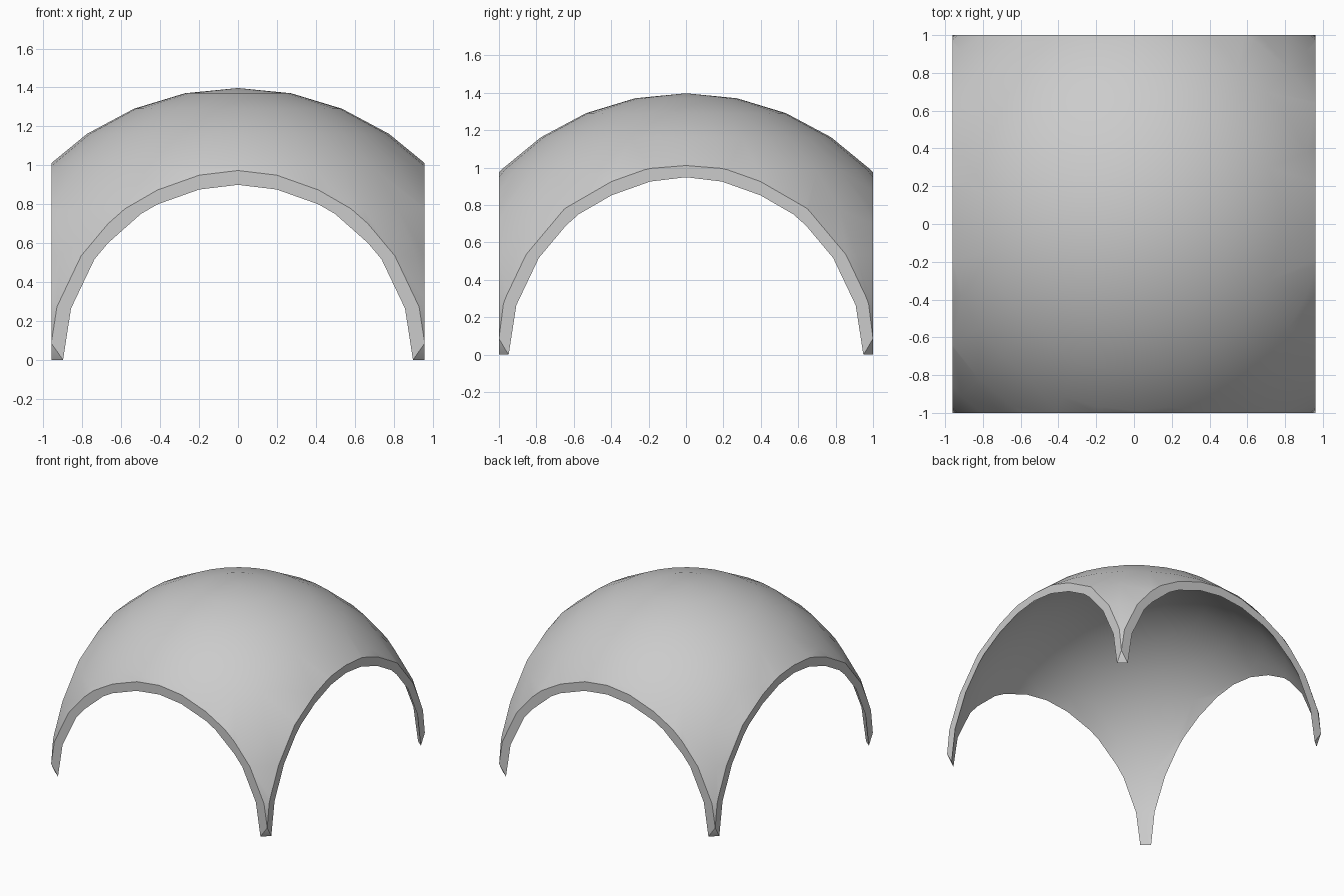
import bpy
import bmesh
import math

HALF_X, HALF_Y = 0.96, 1.0
OUTER, INNER = 1.397, 1.35

cube = bpy.data.objects.get("Cube")
if cube:
    bpy.data.objects.remove(cube, do_unlink=True)


def add_object(name, bm):
    mesh = bpy.data.meshes.new(name)
    bm.to_mesh(mesh)
    bm.free()
    obj = bpy.data.objects.new(name, mesh)
    bpy.context.collection.objects.link(obj)
    return obj


def sphere(name, radius):
    bm = bmesh.new()
    bmesh.ops.create_uvsphere(bm, u_segments=32, v_segments=16, radius=radius)
    obj = add_object(name, bm)
    obj.hide_render = True
    return obj


def cut(obj, cutter, operation):
    mod = obj.modifiers.new(operation.title(), 'BOOLEAN')
    mod.operation = operation
    mod.solver = 'EXACT'
    mod.object = cutter
    bpy.ops.object.modifier_apply(modifier=mod.name)
    bpy.data.objects.remove(cutter, do_unlink=True)


# Rectangular block whose four lower corners are chamfered into pointed feet
bm = bmesh.new()
for sx in (-1, 1):
    for sy in (-1, 1):
        for x, y, z in ((HALF_X, HALF_Y, 1.6), (HALF_X, HALF_Y, 0.085),
                        (0.90, HALF_Y, 0), (HALF_X, 0.95, 0)):
            bm.verts.new((sx * x, sy * y, z))
bmesh.ops.convex_hull(bm, input=bm.verts)
bmesh.ops.dissolve_limit(bm, angle_limit=math.radians(1),
                         verts=bm.verts, edges=bm.edges)
bmesh.ops.recalc_face_normals(bm, faces=bm.faces)
dome = add_object("pendentive_dome", bm)
bpy.ops.object.select_all(action='DESELECT')
dome.select_set(True)
bpy.context.view_layer.objects.active = dome

# Outer spherical skin, then the hollow that opens the four arches
cut(dome, sphere("outer_sphere", OUTER), 'INTERSECT')
cut(dome, sphere("inner_sphere", INNER), 'DIFFERENCE')
bpy.ops.object.shade_smooth_by_angle(angle=math.radians(30))

# Single plain grey
grey = bpy.data.materials.new("light_grey")
grey.use_nodes = True
colour = (0.6, 0.6, 0.6, 1)
grey.diffuse_color = colour
grey.node_tree.nodes["Principled BSDF"].inputs["Base Color"].default_value = colour
dome.data.materials.clear()
dome.data.materials.append(grey)
for poly in dome.data.polygons:
    poly.material_index = 0
